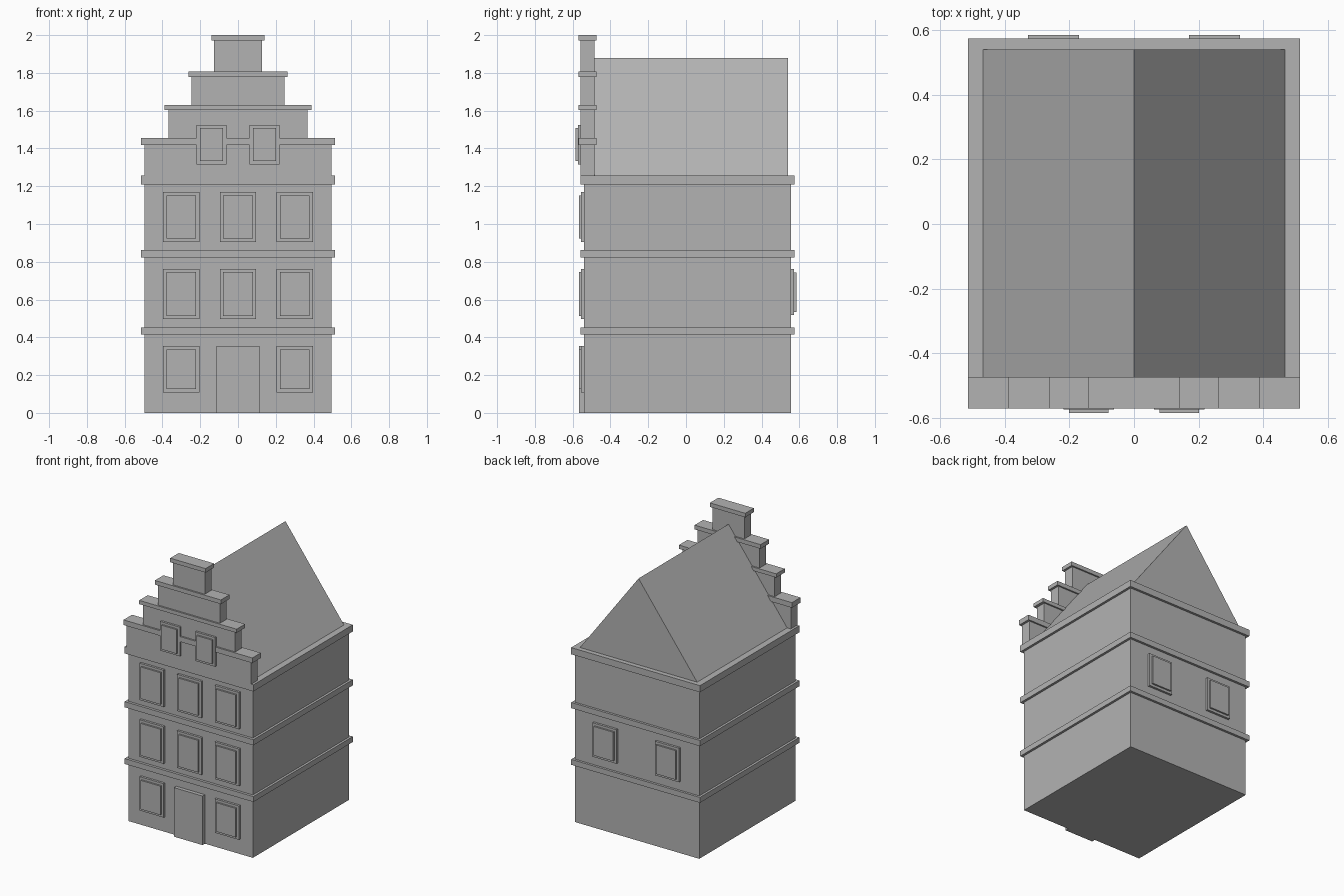
import bpy
import bmesh

cube = bpy.data.objects.get("Cube")
if cube:
    bpy.data.objects.remove(cube, do_unlink=True)

stone = bpy.data.materials.new("grey stone")
stone.use_nodes = True
GREY = (0.45, 0.45, 0.45, 1)
stone.diffuse_color = GREY
stone.node_tree.nodes["Principled BSDF"].inputs["Base Color"].default_value = GREY


def make(name, bm):
    bmesh.ops.recalc_face_normals(bm, faces=bm.faces)
    mesh = bpy.data.meshes.new(name)
    bm.to_mesh(mesh)
    bm.free()
    mesh.materials.append(stone)
    obj = bpy.data.objects.new(name, mesh)
    bpy.context.collection.objects.link(obj)
    return obj


def box(name, x0, x1, y0, y1, z0, z1):
    bm = bmesh.new()
    bmesh.ops.create_cube(bm, size=1)
    for v in bm.verts:
        v.co.x = x1 if v.co.x > 0 else x0
        v.co.y = y1 if v.co.y > 0 else y0
        v.co.z = z1 if v.co.z > 0 else z0
    return make(name, bm)


def window(name, x, z0, z1, width, wall, out, step=0.016, rim=0.018):
    """Frame with a raised pane; out is -1 on the front and 1 on the back."""
    for part, inset, depth in (("frame", 0, step), ("pane", rim, step + 0.012)):
        half = width / 2 - inset
        ys = sorted((wall - out * 0.01, wall + out * depth))
        box(f"{name}_{part}", x - half, x + half, *ys, z0 + inset, z1 - inset)


FRONT, BACK = -0.539, 0.557

# Walls and floor bands
box("walls", -0.496, 0.496, FRONT, BACK, 0, 1.24)
for name, z0, z1 in (("lower_band", 0.414, 0.453), ("middle_band", 0.822, 0.863),
                     ("eaves_band", 1.21, 1.258)):
    box(name, -0.513, 0.513, -0.558, 0.574, z0, z1)

# Pitched roof
bm = bmesh.new()
profile = [bm.verts.new((x, -0.49, z)) for x, z in ((-0.473, 1.25), (0.473, 1.25), (0, 1.88))]
end = bmesh.ops.extrude_face_region(bm, geom=[bm.faces.new(profile)])["geom"]
bmesh.ops.translate(bm, vec=(0, 1.03, 0), verts=[v for v in end if isinstance(v, bmesh.types.BMVert)])
bm.faces.ensure_lookup_table()
if len(bm.faces) < 5:
    bm.faces.new(profile)
make("roof", bm)

# Stepped gable with a cap on each step
bottom = 1.25
for i, (half, cap_half, z, top) in enumerate((
        (0.496, 0.513, 1.419, 1.456), (0.368, 0.388, 1.603, 1.63),
        (0.247, 0.263, 1.777, 1.807), (0.126, 0.141, 1.971, 2.0)), 1):
    box(f"gable_step_{i}", -half, half, -0.558, -0.484, bottom, z)
    box(f"gable_cap_{i}", -cap_half, cap_half, -0.57, -0.473, z, top)
    bottom = top

# Front door and windows
box("door", -0.114, 0.114, -0.566, FRONT + 0.01, 0, 0.353)
for row, z0, z1, columns in (("ground", 0.109, 0.353, (-0.3, 0.3)),
                             ("first", 0.496, 0.763, (-0.3, 0, 0.3)),
                             ("second", 0.905, 1.17, (-0.3, 0, 0.3))):
    for i, x in enumerate(columns, 1):
        window(f"{row}_floor_window_{i}", x, z0, z1, 0.193, FRONT, -1)

# Gable and back windows
for side, x in (("right", -1), ("left", 1)):
    window(f"gable_window_{side}", x * 0.14, 1.315, 1.525, 0.157, -0.558, -1, step=0.015)
    window(f"back_window_{side}", x * 0.249, 0.517, 0.762, 0.193, BACK, 1)
